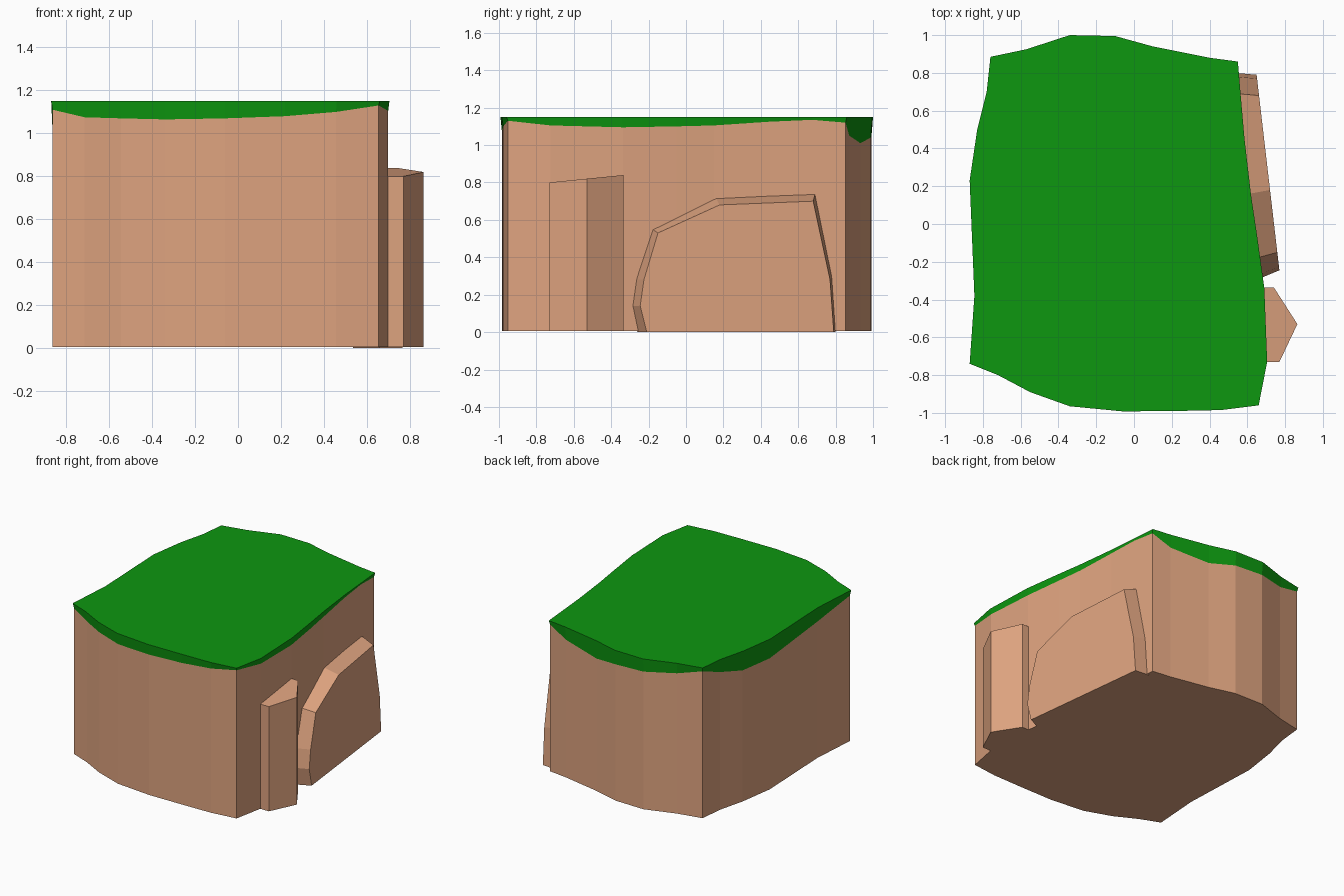
import bpy, bmesh

cube = bpy.data.objects.get("Cube")
if cube:
    bpy.data.objects.remove(cube, do_unlink=True)


def material(name, rgb):
    m = bpy.data.materials.new(name)
    m.use_nodes = True
    m.diffuse_color = (*rgb, 1)
    m.node_tree.nodes["Principled BSDF"].inputs["Base Color"].default_value = (*rgb, 1)
    return m


earth = material("tan_earth", (0.73, 0.366, 0.212))
grass = material("green_grass", (0.004, 0.31, 0.005))


def loft(name, rings, mats, band_mats, top_mat=0):
    """Skin matching rings of points and cap both ends."""
    bm = bmesh.new()
    loops = [[bm.verts.new(p) for p in ring] for ring in rings]
    n = len(rings[0])
    for a, b, mat in zip(loops, loops[1:], band_mats):
        for i in range(n):
            j = (i + 1) % n
            bm.faces.new((a[i], a[j], b[j], b[i])).material_index = mat
    bm.faces.new(loops[0][::-1])
    bm.faces.new(loops[-1]).material_index = top_mat
    bmesh.ops.recalc_face_normals(bm, faces=bm.faces)
    mesh = bpy.data.meshes.new(name)
    bm.to_mesh(mesh)
    bm.free()
    for m in mats:
        mesh.materials.append(m)
    obj = bpy.data.objects.new(name, mesh)
    bpy.context.collection.objects.link(obj)
    return obj


# Block outline: x, y, height of the grass edge
outline = [
    (-.87, -.74, 1.11), (-.72, -.8, 1.075), (-.55, -.89, 1.07), (-.34, -.965, 1.065),
    (-.06, -.992, 1.07), (.22, -.99, 1.08), (.46, -.985, 1.1), (.66, -.96, 1.13),
    (.705, -.73, 1.105), (.69, -.34, 1.095), (.65, -.05, 1.1), (.62, .15, 1.105),
    (.585, .45, 1.125), (.565, .68, 1.135), (.55, .86, 1.12),
    (.4, .88, 1.05), (.1, .94, 1.01), (-.1, .995, 1.04), (-.34, 1, 1.05),
    (-.57, .925, 1.07), (-.76, .885, 1.12),
    (-.78, .7, 1.05), (-.83, .5, 1.0), (-.87, .23, 1.0), (-.845, -.38, 1.04)]
INSET = 0.992
loft("cliff_block", [
    [(x * INSET, y * INSET, .005) for x, y, z in outline],
    [(x * INSET, y * INSET, z) for x, y, z in outline],
    [(x, y, 1.15) for x, y, z in outline]],
    [earth, grass], [0, 1], top_mat=1)

# Faceted buttress with a sloping top
post = [(.66, -.335), (.74, -.335), (.865, -.53), (.77, -.73), (.66, -.73)]
loft("side_buttress", [
    [(x, y, .005) for x, y in post],
    [(x, y, .8 + (y + .73) * .1) for x, y in post]], [earth], [0])

# Raised arched slab with bevelled sides: y, z profiles following the wall
slab_base = [(-.26, 0), (-.29, .14), (-.27, .28), (-.18, .55),
             (.16, .715), (.69, .74), (.78, .3), (.8, 0)]
slab_face = [(-.21, 0), (-.245, .14), (-.225, .28), (-.15, .53),
             (.18, .68), (.68, .7), (.77, .28), (.79, 0)]


def on_wall(profile, x):
    return [(x + (.8 - y) * .1165, y, z) for y, z in profile]


loft("arched_slab", [on_wall(slab_base, .535), on_wall(slab_face, .648)], [earth], [0])
